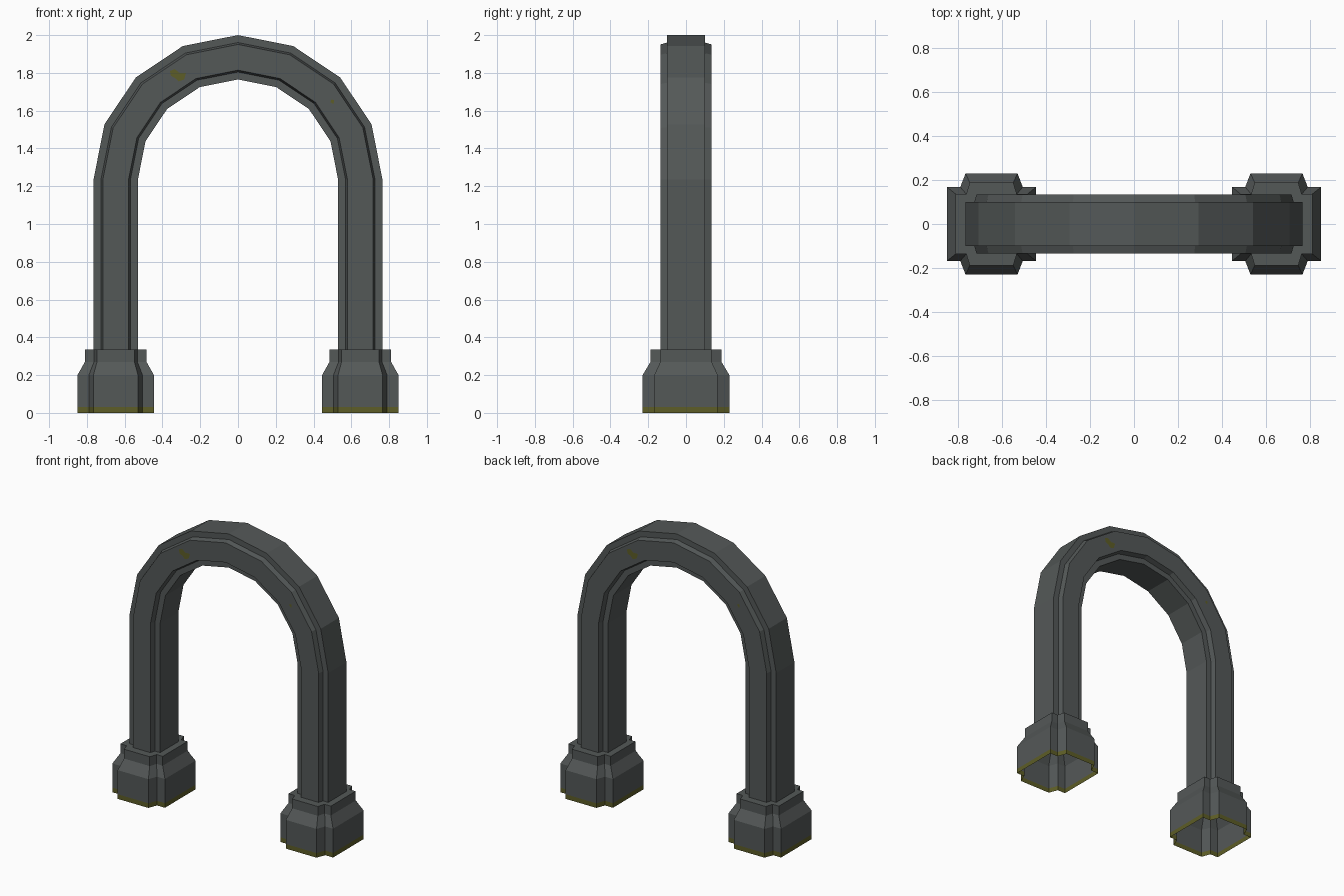
import bpy, bmesh, math

if "Cube" in bpy.data.objects:
    bpy.data.objects.remove(bpy.data.objects["Cube"])

CX, ZC = 0.6475, 1.235      # leg centre and arch centre height


def material(name, rgb):
    m = bpy.data.materials.new(name)
    m.diffuse_color = (*rgb, 1)
    m.use_nodes = True
    m.node_tree.nodes["Principled BSDF"].inputs["Base Color"].default_value = m.diffuse_color
    return m


stone = material("dark grey stone", (0.088, 0.098, 0.097))
moss = material("olive moss", (0.11, 0.11, 0.02))


def section(a, b_in, b_out, c, d):
    """Cross-shaped outline: side band a wide, raised front and back panels with sloped edges."""
    half = [(a, c), (b_in, c), (b_out, d), (-b_out, d), (-b_in, c), (-a, c)]
    return half + [(-u, -v) for u, v in half]


def loft(name, rings):
    """Skin a list of equal-length rings, ends left open; mossy where a face lies near the ground."""
    bm = bmesh.new()
    loops = [[bm.verts.new(p) for p in r] for r in rings]
    for r, s in zip(loops, loops[1:]):
        n = len(r)
        for i in range(n):
            j = (i + 1) % n
            f = bm.faces.new((r[i], r[j], s[j], s[i]))
            f.material_index = int(max(v.co.z for v in f.verts) < 0.04)
    return finish(name, bm, [stone, moss])


def finish(name, bm, mats):
    me = bpy.data.meshes.new(name)
    bm.to_mesh(me)
    bm.free()
    for m in mats:
        me.materials.append(m)
    ob = bpy.data.objects.new(name, me)
    bpy.context.collection.objects.link(ob)
    return ob


# Arch: straight leg, eight-segment half circle, straight leg
leg = section(0.1175, 0.078, 0.068, 0.10, 0.135)
rings = [[(CX + u, v, 0.335) for u, v in leg]]
for k in range(9):
    t = math.pi * k / 8
    rings.append([((CX + u) * math.cos(t), v, ZC + (CX + u) * math.sin(t)) for u, v in leg])
rings.append([(-CX - u, v, 0.335) for u, v in leg])
loft("arch", rings)

# Bases: hollow stepped sockets with a mossy lower rim
wide = section(0.2025, 0.142, 0.118, 0.168, 0.23)
narrow = section(0.163, 0.115, 0.099, 0.136, 0.188)
for side, name in ((-1, "left_base"), (1, "right_base")):
    levels = [(wide, 0), (wide, 0.032), (wide, 0.20), (narrow, 0.27), (narrow, 0.335), (leg, 0.335)]
    loft(name, [[(side * CX + u, v, z) for u, v in s] for s, z in levels])

# Moss spots: thin plates on front and back, turned half round
outline = [(-0.36, 1.81), (-0.355, 1.785), (-0.33, 1.77), (-0.315, 1.755),
           (-0.285, 1.765), (-0.275, 1.80), (-0.31, 1.80), (-0.335, 1.82)]
dot = [(0.49, 1.645), (0.505, 1.635), (0.51, 1.655), (0.495, 1.66)]
for side, name in ((1, "front_moss"), (-1, "back_moss")):
    bm = bmesh.new()
    for pts in (outline, dot):
        bm.faces.new([bm.verts.new((side * x, -side * 0.1365, z)) for x, z in pts])
    finish(name, bm, [moss])
